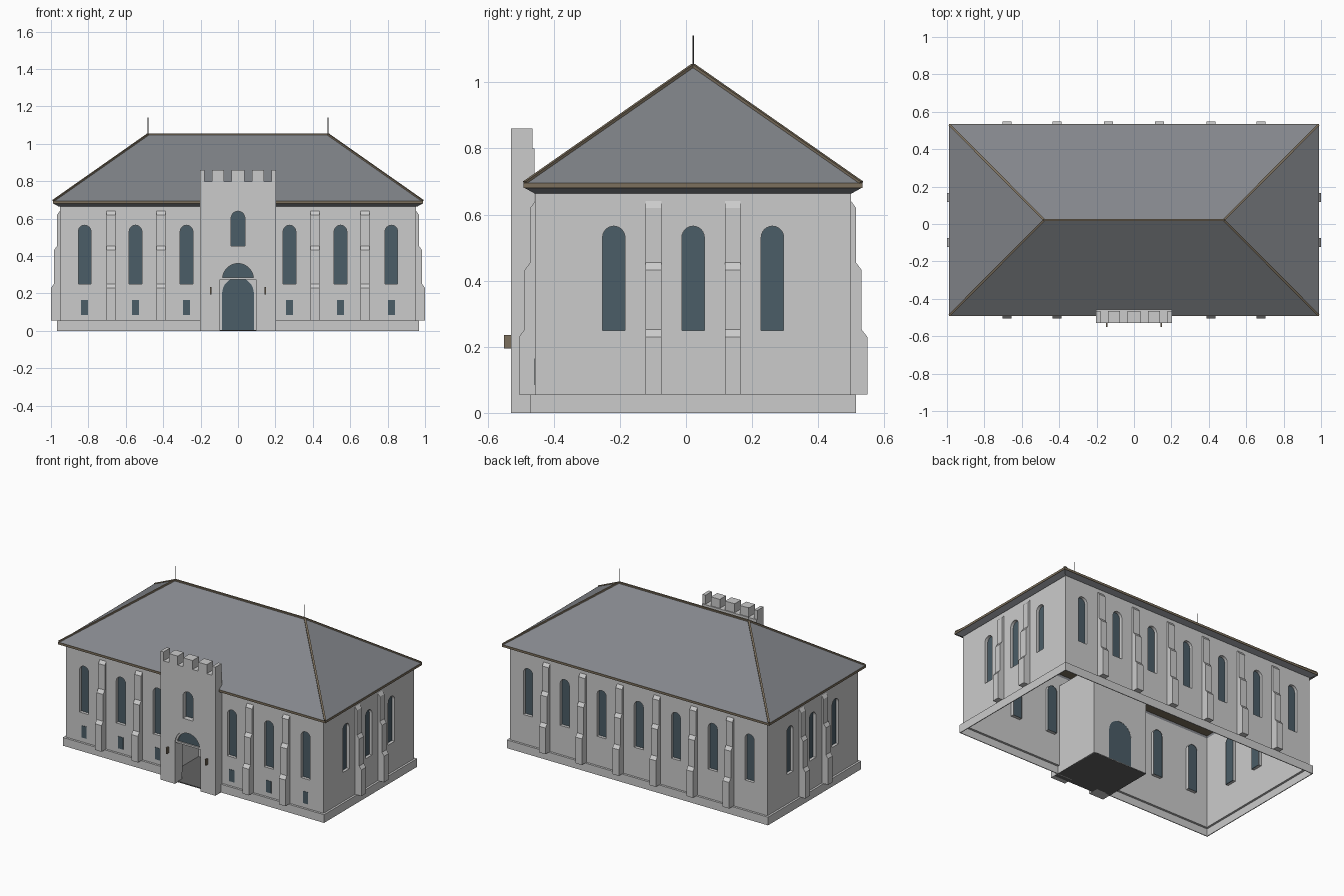
import bpy, bmesh
from math import pi, cos, sin
from mathutils import Vector, Matrix

if "Cube" in bpy.data.objects:
    bpy.data.objects.remove(bpy.data.objects["Cube"])

CY = 0.0215                      # centre of the hall in y
HX, HY = 0.953, 0.478            # wall half sizes
HALF = [HY, HX, HY, HX]          # wall distance for front, right, back, left
TF = CY + 0.53                   # tower front, as distance from hall centre
T = 0.005                        # shell thickness


def material(name, rgb):
    m = bpy.data.materials.new(name)
    m.diffuse_color = (*rgb, 1)
    m.use_nodes = True
    m.node_tree.nodes["Principled BSDF"].inputs["Base Color"].default_value = m.diffuse_color
    return m


GLASS = material("glass", (0.07, 0.11, 0.135))
BROWN = material("brown_trim", (0.20, 0.16, 0.11))
SLATE = material("slate", (0.23, 0.24, 0.26))
DARK = material("dark_floor", (0.12, 0.12, 0.12))


def make(name, solids, mat=None, caps=True):
    """Object from (loop_a, loop_b) pairs, each lofted to a solid or open tube."""
    bm = bmesh.new()
    for a, b in solids:
        va, vb = [[bm.verts.new(p) for p in loop] for loop in (a, b)]
        n = len(va)
        if caps:
            bm.faces.new(va)
            bm.faces.new(vb[::-1])
        for i in range(n):
            j = (i + 1) % n
            bm.faces.new((va[j], va[i], vb[i], vb[j]))
    bmesh.ops.recalc_face_normals(bm, faces=bm.faces)
    if not caps:                 # tubes are seen from the inside
        bmesh.ops.reverse_faces(bm, faces=bm.faces)
    me = bpy.data.meshes.new(name)
    bm.to_mesh(me)
    bm.free()
    ob = bpy.data.objects.new(name, me)
    bpy.context.collection.objects.link(ob)
    if mat:
        me.materials.append(mat)
    return ob


def rect(x0, x1, y0, y1, z):
    return [(x0, y0, z), (x1, y0, z), (x1, y1, z), (x0, y1, z)]


def box(x0, x1, y0, y1, z0, z1):
    return rect(x0, x1, y0, y1, z0), rect(x0, x1, y0, y1, z1)


def centred(hx, hy, z):
    return rect(-hx, hx, CY - hy, CY + hy, z)


def place(k, u, d, z):
    """Point on facade k (0 front, 1 right, 2 back, 3 left)."""
    p = Matrix.Rotation(k * pi / 2, 3, 'Z') @ Vector((u, -d, z))
    return p + Vector((0, CY, 0))


def arch(u, w, z0, z1, n=12):
    r = w / 2
    top = [(u + r * cos(pi * i / n), z1 - r + r * sin(pi * i / n)) for i in range(n + 1)]
    return [(u - r, z0), (u + r, z0)] + top


def square(u, w, z0, z1):
    return [(u - w / 2, z0), (u + w / 2, z0), (u + w / 2, z1), (u - w / 2, z1)]


def panel(k, outline, d0, d1):
    return tuple([place(k, u, d, z) for u, z in outline] for d in (d0, d1))


def cut(ob, cutter):
    m = ob.modifiers.new(cutter.name, 'BOOLEAN')
    m.operation, m.solver, m.object = 'DIFFERENCE', 'EXACT', cutter
    cutter.hide_render = True
    cutter.hide_set(True)


def bar(p, q, r):
    p, q = Vector(p), Vector(q)
    t = (q - p).normalized()
    s = t.orthogonal().normalized() if abs(t.z) > .99 else t.cross(Vector((0, 0, 1))).normalized()
    o = t.cross(s)
    return tuple([c + r * (i * s + j * o) for i, j in ((1, 1), (-1, 1), (-1, -1), (1, -1))]
                 for c in (p, q))


# tall arched windows on all sides
bays = (-0.82, -0.548, -0.275, 0.275, 0.548, 0.82)
openings = [(k, arch(u, .068, .25, .565)) for k in (0, 2) for u in bays]
openings.append((2, arch(0, .068, .25, .565)))
openings += [(k, arch(u, .068, .25, .565)) for k in (1, 3) for u in (-.24, 0, .24)]
door = arch(0, .19, -.05, .372, 20)
tower_window = arch(0, .074, .455, .64)

# thin-shelled walls and plinth
walls = make("walls", [(centred(HX, HY, .05), centred(HX, HY, .668))])
plinth = make("plinth", [(centred(.967, .4925, 0), centred(.967, .4925, .055))])
hollow = make("hollow_cutter", [(centred(HX - T, HY - T, -.1), centred(HX - T, HY - T, .9))])
base = make("plinth_cutter", [(centred(.967 - T, .4925 - T, -.1), centred(.967 - T, .4925 - T, .05))])
windows = make("window_cutter", [panel(k, o, HALF[k] - .06, HALF[k] + .06) for k, o in openings])
entry = make("entry_cutter", [panel(0, o, HY - .06, TF + .06) for o in (door, tower_window)])
cut(plinth, base)
for ob in (walls, plinth):
    cut(ob, hollow)
    cut(ob, entry)
cut(walls, windows)

# window reveals and panes
make("window_reveals", [panel(k, o, HALF[k] - .026, HALF[k]) for k, o in openings], caps=False)
make("window_glass", [panel(k, o, HALF[k] - .024, HALF[k] - .020) for k, o in openings], GLASS)
make("basement_lights", [panel(0, square(u, .038, .085, .165), HY - .002, HY + .002) for u in bays], GLASS)

# stepped buttresses
steps = [(-.003, .055), (.049, .055), (.049, .23), (.032, .252), (.032, .432),
         (.015, .455), (.015, .62), (-.003, .645)]
butts = [(0, u) for u in (-.68, -.411, .411, .68)]
butts += [(2, u) for u in (-.68, -.411, -.137, .137, .411, .68)]
butts += [(k, u) for k in (1, 3) for u in (-.12, .12)]
make("buttresses", [tuple([place(k, u + s, HALF[k] + d * (1 if k % 2 == 0 else .95), z)
                           for d, z in steps] for s in (-.024, .024)) for k, u in butts])

# entrance tower with battlements
tower = make("entrance_tower", [box(-.203, .203, -.53, -.458, 0, .80)])
cut(tower, entry)
make("battlements", [box(a, b, -.53, -.464, .80, .86) for a, b in
                     ((-.203, -.18), (-.14, -.075), (-.035, .035), (.075, .14), (.18, .203))])
make("tower_window_glass", [panel(0, tower_window, TF - .04, TF - .034)], GLASS)

# door arch: moulding, transom bar and fanlight
ring = []
for i in range(20):
    a, b = pi * i / 20, pi * (i + 1) / 20
    ring.append(panel(0, [(r * cos(t), .277 + r * sin(t)) for r, t in
                          ((.083, a), (.097, a), (.097, b), (.083, b))], TF - .03, TF - .006))
make("door_arch_moulding", ring)
make("transom_bar", [panel(0, square(0, .19, .274, .286), TF - .03, TF - .008)])
make("fanlight_glass", [panel(0, [(.09 * cos(pi * i / 20), .28 + .086 * sin(pi * i / 20))
                                  for i in range(21)], TF - .022, TF - .017)], GLASS)

# inner porch
make("porch_sides", [box(s * .2 - .003, s * .2 + .003, -.458, -.13, 0, .60) for s in (-1, 1)])
back = make("porch_back", [box(-.203, .203, -.136, -.13, 0, .60)])
inner_door = arch(0, .17, 0.004, .285, 16)
cut(back, make("inner_door_cutter", [panel(0, inner_door, .1, .2)]))
make("inner_door_glass", [panel(0, inner_door, CY + .131, CY + .135)], GLASS)
make("porch_floor", [box(-.203, .203, -.50, -.13, 0, .006)], DARK)

# lantern brackets beside the door
make("lanterns", [box(s * .145 - .004, s * .145 + .004, -.55, -.529, .195, .235) for s in (-1, 1)], BROWN)

# eaves, roof, ridge trim, finials
RX, RY, EZ, RZ, RE = .99, .5125, .695, 1.05, .48
eave = make("eave_soffit", [(centred(HX + .004, HY + .002, .664), centred(RX - .004, RY - .004, .68))], SLATE)
cut(eave, hollow)
make("eave_band", [(centred(RX, RY, .68), centred(RX, RY, EZ))], BROWN)
make("hip_roof", [(centred(RX - .002, RY - .002, EZ), centred(RE, .001, RZ))], SLATE)
ends = [(-RE, CY, RZ), (RE, CY, RZ)]
trim = [bar(ends[0], ends[1], .006)]
for e, sx in zip(ends, (-1, 1)):
    for sy in (-1, 1):
        trim.append(bar(e, (sx * (RX - .004), CY + sy * (RY - .004), EZ), .006))
make("ridge_and_hip_trim", trim, BROWN)
make("finials", [bar((x, CY, RZ - .01), (x, CY, 1.142), .0018) for x in (-RE, RE)], DARK)
